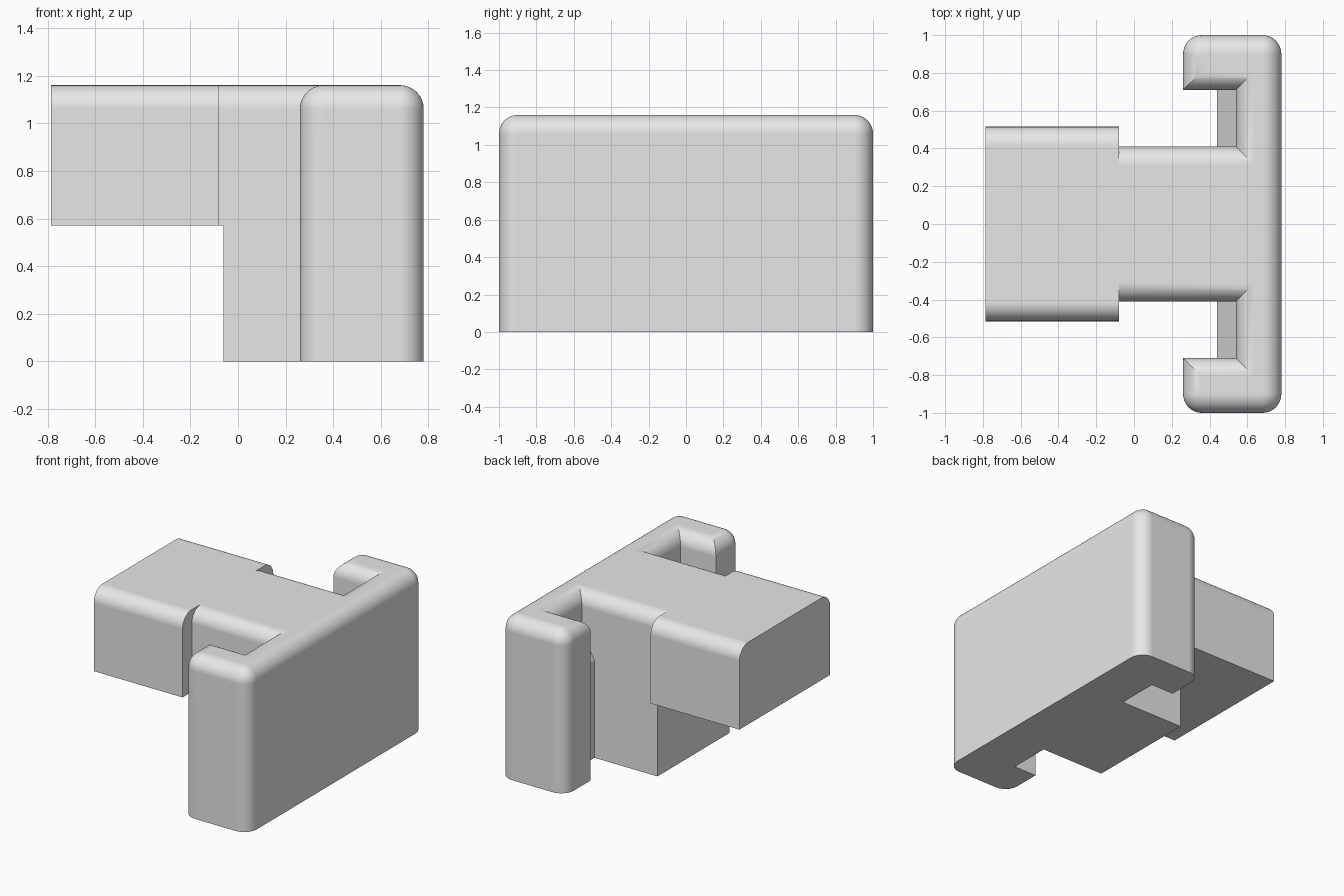
import bpy
import bmesh
from math import sin, cos, pi, radians

cube = bpy.data.objects.get("Cube")
if cube:
    bpy.data.objects.remove(cube, do_unlink=True)

R = 0.1          # rounding radius
H = 1.16         # overall height
STEPS = 10       # segments per quarter round

grey = bpy.data.materials.new("light_grey")
grey.use_nodes = True
grey.diffuse_color = (0.8, 0.8, 0.8, 1)
grey.node_tree.nodes["Principled BSDF"].inputs["Base Color"].default_value = (0.8, 0.8, 0.8, 1)


def arc(cx, cy, r, start, end):
    angles = [start + (end - start) * i / STEPS for i in range(STEPS + 1)]
    return [(cx + r * cos(a), cy + r * sin(a)) for a in angles]


def loft(name, rings):
    """Join equal-length rings of points into a closed, smooth-shaded solid."""
    bm = bmesh.new()
    loops = [[bm.verts.new(p) for p in ring] for ring in rings]
    for low, high in zip(loops, loops[1:]):
        for i in range(len(low)):
            j = (i + 1) % len(low)
            bm.faces.new((low[i], low[j], high[j], high[i]))
    bm.faces.new(loops[0][::-1])
    bm.faces.new(loops[-1])
    bmesh.ops.remove_doubles(bm, verts=bm.verts, dist=0.0005)
    bmesh.ops.recalc_face_normals(bm, faces=bm.faces)
    mesh = bpy.data.meshes.new(name)
    bm.to_mesh(mesh)
    bm.free()
    mesh.materials.append(grey)
    mesh.shade_smooth()
    mesh.set_sharp_from_angle(angle=radians(25))
    obj = bpy.data.objects.new(name, mesh)
    bpy.context.collection.objects.link(obj)
    weighted = obj.modifiers.new("weighted_normals", 'WEIGHTED_NORMAL')
    weighted.keep_sharp = True
    return obj


def plan(z, floor, d=0.0):
    """Plan outline of the clip at height z, inset by d, with slot floors at x = floor."""
    half = [(-0.06, 0.41 - d), (floor + d, 0.41 - d),
            (floor + d, 0.71 + d), (0.26 + d, 0.71 + d)]
    half += arc(0.26 + R, 1 - R, R - d, pi, pi / 2)
    half += arc(0.78 - R, 1 - R, R - d, pi / 2, 0)
    outline = half + [(x, -y) for x, y in reversed(half)]
    return [(x, y, z) for x, y in outline]


def rounded_bar(name, x0, x1, half_width, z0):
    """Bar along x with rounded upper edges and square ends."""
    half = [(half_width, z0)] + arc(half_width - R, H - R, R, 0, pi / 2)
    section = half + [(-y, z) for y, z in reversed(half)]
    return loft(name, [[(x, y, z) for y, z in section] for x in (x0, x1)])


# Back plate, side hooks and stem: slots taper to a thicker lower wall, top edges rounded
layers = [plan(0, 0.44), plan(0.70, 0.44), plan(0.87, 0.54)]
for i in range(STEPS + 1):
    a = pi / 2 * i / STEPS
    layers.append(plan(H - R + R * sin(a), 0.54, R * (1 - cos(a))))
loft("hooked_plate_and_stem", layers)

# Overhanging head and the short neck that joins it to the stem
rounded_bar("head", -0.785, -0.08, 0.515, 0.57)
rounded_bar("neck", -0.08, -0.06, 0.41, 0.57)
